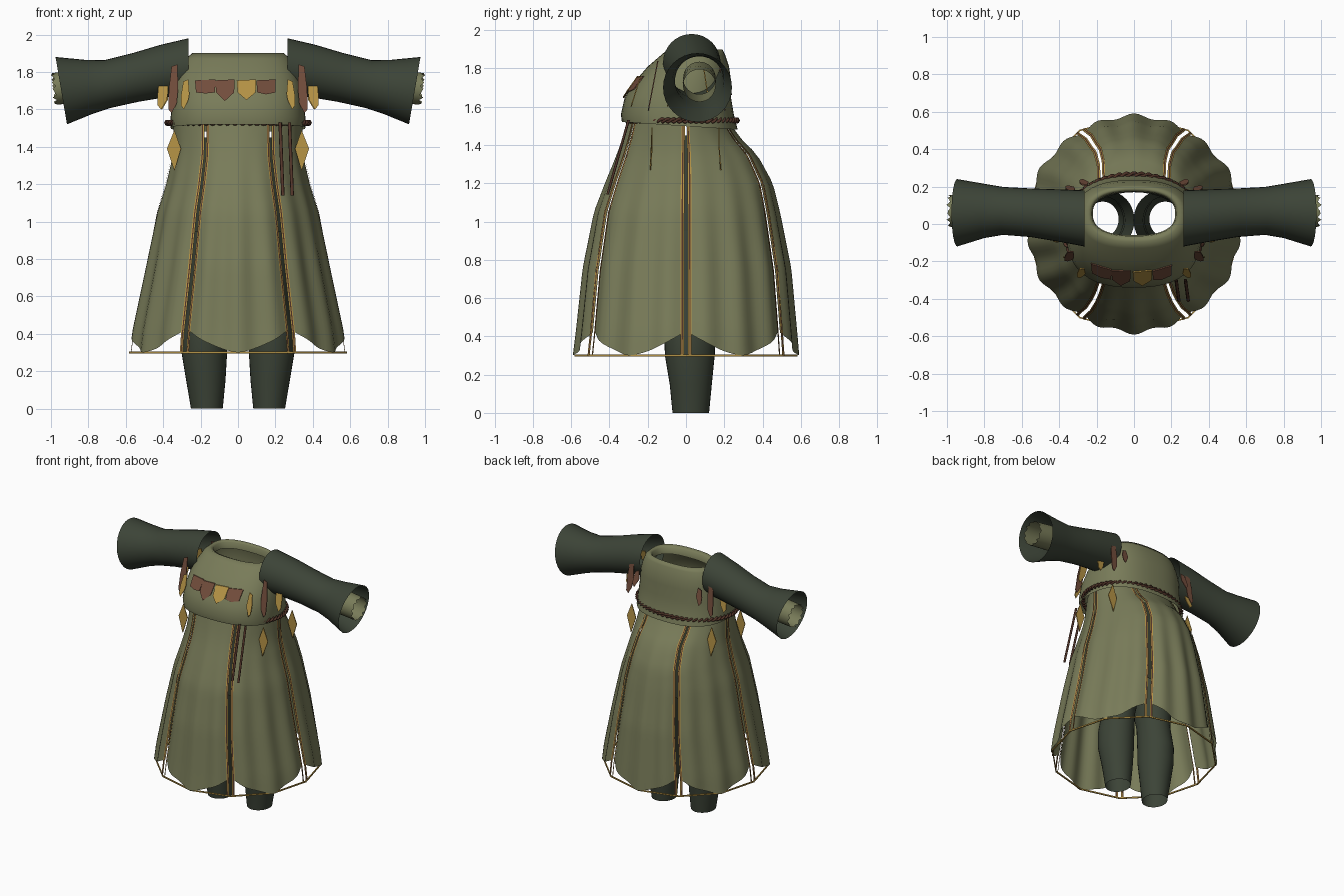
import bpy
from math import sin, cos, pi, radians

if "Cube" in bpy.data.objects:
    bpy.data.objects.remove(bpy.data.objects["Cube"])


def material(name, rgb):
    m = bpy.data.materials.new(name)
    m.use_nodes = True
    m.diffuse_color = (*rgb, 1)
    m.node_tree.nodes["Principled BSDF"].inputs["Base Color"].default_value = (*rgb, 1)
    return m


OLIVE = material("olive cloth", (0.19, 0.2, 0.1))
DARK = material("dark green cloth", (0.045, 0.057, 0.038))
GOLD = material("gold", (0.46, 0.29, 0.06))
BROWN = material("brown leather", (0.17, 0.075, 0.045))
ROPE = material("dark rope", (0.085, 0.035, 0.022))


def build(name, verts, faces, mats, smooth=True):
    me = bpy.data.meshes.new(name)
    me.from_pydata(verts, [], faces)
    for m in mats:
        me.materials.append(m)
    for p in me.polygons:
        p.use_smooth = smooth
    ob = bpy.data.objects.new(name, me)
    bpy.context.collection.objects.link(ob)
    return ob


def grid(name, rows, mats, closed=False):
    """Skin a list of equal-length point rows."""
    n = len(rows[0])
    verts = [p for r in rows for p in r]
    faces = []
    for i in range(len(rows) - 1):
        for j in range(n if closed else n - 1):
            k = (j + 1) % n
            faces.append((i * n + j, i * n + k, (i + 1) * n + k, (i + 1) * n + j))
    return build(name, verts, faces, mats)


def lerp_rows(table, z):
    """Interpolate a table of (z, values...) sorted by rising z."""
    z = min(max(z, table[0][0]), table[-1][0])
    for a, b in zip(table, table[1:]):
        if z <= b[0]:
            t = (z - a[0]) / (b[0] - a[0])
            return [u + (v - u) * t for u, v in zip(a[1:], b[1:])]


def ring(cx, cy, z, rx, ry, power=2, count=32, tilt=0):
    pts = []
    for i in range(count):
        a = 2 * pi * i / count
        c, s = cos(a), sin(a)
        x = abs(c) ** (2 / power) * (1 if c > 0 else -1)
        y = abs(s) ** (2 / power) * (1 if s > 0 else -1)
        pts.append((cx + rx * x, cy + ry * y, z - tilt * y))
    return pts


# Bodice: height, half width, front y, back y
BODICE = [(1.5, .36, -.335, .27), (1.56, .36, -.34, .25), (1.65, .35, -.32, .235),
          (1.74, .335, -.26, .235), (1.81, .31, -.2, .225), (1.87, .28, -.13, .205),
          (1.9, .245, -.095, .19)]
POWER = 2.5
rows = []
for i, (z, rx, f, b) in enumerate(BODICE):
    rows.append(ring(0, (f + b) / 2, z, rx, (b - f) / 2, POWER, 48, .02 if i == 0 else 0))
rows.append(ring(0, .055, 1.885, .225, .12, POWER, 48))
rows.append(ring(0, .055, 1.84, .22, .115, POWER, 48))
grid("bodice", rows, [OLIVE], True)


def front_y(x, z, off=.008):
    rx, f, b = lerp_rows(BODICE, z)
    s = max(0, 1 - (abs(x) / rx) ** POWER) ** (1 / POWER)
    return (f + b) / 2 - (b - f) / 2 * s - off


# Skirt: height, half width, front reach, back reach
SKIRT = [(.3, .575, .58, .58), (.42, .56, .565, .57), (.75, .49, .53, .54),
         (1.05, .43, .475, .485), (1.2, .385, .42, .45), (1.35, .35, .36, .37),
         (1.44, .345, .33, .28), (1.53, .345, .305, .22)]


def skirt_point(deg, z, off=0):
    a = radians(deg)
    rx, f, b = lerp_rows(SKIRT, z)
    fold = 1 + .02 * cos(a * 18 + pi) * min(1, (1.5 - z) / .7)
    ry = b if sin(a) > 0 else f
    return ((rx * fold + off) * cos(a), (ry * fold + off) * sin(a), z)


GAP = 1.3
for k in range(6):
    start = 60 * k
    rows = []
    for i in range(25):
        t = i / 24
        row = []
        for j in range(25):
            u = j / 24
            hem = .3 + .12 * abs(2 * u - 1) ** 1.5
            row.append(skirt_point(start + GAP + (60 - 2 * GAP) * u, 1.53 + (hem - 1.53) * t))
        rows.append(row)
    grid(f"skirt_panel_{k + 1}", rows, [OLIVE])

    # Braided trim on both sides of each slit
    for side in (-1, 1):
        rows = []
        for i in range(37):
            z = 1.53 - 1.235 * i / 36
            r = lerp_rows(SKIRT, z)[0]
            rows.append([skirt_point(start + side * (GAP - .2 + w / r), z, .006)
                         for w in (0, .35, .7, 1.0)])
        trim = grid(f"slit_trim_{k + 1}_{'a' if side < 0 else 'b'}", rows, [GOLD, ROPE])
        for p in trim.data.polygons:
            p.material_index = 1 if p.index % 3 == 1 else 0

# Thin hem cord
rows = [ring(0, 0, z, r, r, count=12) for z, r in
        ((.294, .582), (.304, .582), (.304, .574), (.294, .574), (.294, .582))]
hem = grid("hem_cord", rows, [GOLD], True)
for p in hem.data.polygons:
    p.use_smooth = False

# Trousers: hips and two hollow legs
grid("hips", [ring(0, .02, z, rx, ry) for z, rx, ry in
              ((.86, .26, .15), (1.0, .275, .17), (1.2, .26, .17), (1.45, .25, .16))],
     [DARK], True)
LEG = [(0, .167, .025, .085, .095), (.015, .167, .025, .087, .097), (.15, .172, .025, .105, .11),
       (.3, .18, .02, .122, .13), (.42, .18, .02, .122, .135), (.58, .16, .02, .112, .125),
       (.75, .145, .02, .135, .145), (.95, .135, .02, .137, .155)]

# Sleeve: x, centre y, centre z, radius, forward lean of the cut
SLEEVE = [(.265, .03, 1.83, .15, 0), (.4, .045, 1.805, .14, .1), (.55, .06, 1.77, .13, .12),
          (.7, .07, 1.735, .128, .12), (.8, .07, 1.72, .145, .14), (.945, .06, 1.7, .18, .17)]
WRIST = [(.6, .07, 1.75, .085, .1), (.85, .07, 1.725, .087, .1), (.975, .07, 1.71, .085, .1)]


def arm_rings(table, s, count=32):
    return [[(s * (x + lean * r * sin(2 * pi * i / count)), y + r * cos(2 * pi * i / count),
              z + r * sin(2 * pi * i / count)) for i in range(count)]
            for x, y, z, r, lean in table]


def plate(name, pts, mat, depth=.006):
    """Thin plate from an outline, thickened along y."""
    n = len(pts)
    verts = list(pts) + [(x, y + depth, z) for x, y, z in pts]
    faces = [tuple(range(n)), tuple(range(2 * n - 1, n - 1, -1))]
    faces += [(i, i + n, (i + 1) % n + n, (i + 1) % n) for i in range(n)]
    return build(name, verts, faces, [mat], False)


# Hanging scraps around the shoulders: x, y, top, bottom, half width, colour
SCRAPS = [(.405, -.1, 1.8, 1.6, .028, GOLD), (.35, -.2, 1.84, 1.58, .025, BROWN),
          (.285, -.29, 1.76, 1.6, .022, GOLD), (.4, .12, 1.8, 1.6, .028, GOLD),
          (.345, .2, 1.84, 1.58, .025, BROWN), (.27, .235, 1.78, 1.66, .025, BROWN)]

for s, label in ((1, "left"), (-1, "right")):
    grid(f"{label}_leg", [ring(s * cx, cy, z, rx, ry) for z, cx, cy, rx, ry in LEG], [DARK], True)
    grid(f"{label}_sleeve", arm_rings(SLEEVE, s), [DARK], True)

    # Inner wrist wrap with a ragged end
    rings = arm_rings(WRIST, s)
    rings.append([(x + s * (.008 + .012 * sin(i * 2.4)), y, z)
                  for i, (x, y, z) in enumerate(rings[-1])])
    grid(f"{label}_wrist_wrap", rings, [OLIVE], True)

    for i, (x, y, top, low, w, mat) in enumerate(SCRAPS):
        lean = .05 if y < 0 else -.03
        outline = [(-.6, top), (.6, top - .01), (1, (top + low) / 2), (.9, low + .02),
                   (.2, low), (-.8, low + .05), (-1, (top + low) / 2)]
        plate(f"{label}_shoulder_scrap_{i + 1}",
              [(s * (x + u * w - .04 * (z - low)), y + lean * (z - low) / (top - low), z)
               for u, z in outline], mat)

    # Diamond pendants under the belt
    for y, where in ((-.18, "front"), (.17, "back")):
        plate(f"{label}_{where}_diamond",
              [(s * .34, y, 1.49), (s * .38, y, 1.39), (s * .34, y * 1.05, 1.27),
               (s * .305, y, 1.39)], GOLD)

# Row of chest patches
for i, (x, w, low, mat) in enumerate(((-.175, .055, 1.685, BROWN), (-.07, .052, 1.645, BROWN),
                                      (.045, .052, 1.65, GOLD), (.15, .052, 1.68, BROWN))):
    outline = [(x - w, 1.755), (x + w, 1.76), (x + w * .95, 1.69), (x, low), (x - w * .9, 1.69)]
    plate(f"chest_patch_{i + 1}", [(px, front_y(px, z, .012), z) for px, z in outline], mat)

# Rope belt of two twisted strands
for strand in range(2):
    rows = []
    for i in range(240):
        a = 2 * pi * i / 240
        twist = a * 30 + pi * strand
        rad, up = .008 * cos(twist), .008 * sin(twist)
        rows.append([((.378 + rad + .009 * cos(q)) * cos(a), -.02 + (.285 + rad + .009 * cos(q)) * sin(a),
                      1.528 + up + .009 * sin(q)) for q in (k * pi / 3 for k in range(6))])
    rows.append(rows[0])
    grid(f"belt_strand_{strand + 1}", rows, [ROPE], True)

# Belt tails hanging down the front left
for i, (x, low) in enumerate(((.225, 1.14), (.275, 1.14))):
    rows = []
    for j in range(9):
        z = 1.53 + (low - 1.53) * j / 8
        y = -.3 - .11 * j / 8
        rows.append(ring(x + .015 * j / 8, y, z, .009, .007, count=8))
    grid(f"belt_tail_{i + 1}", rows, [ROPE], True)
